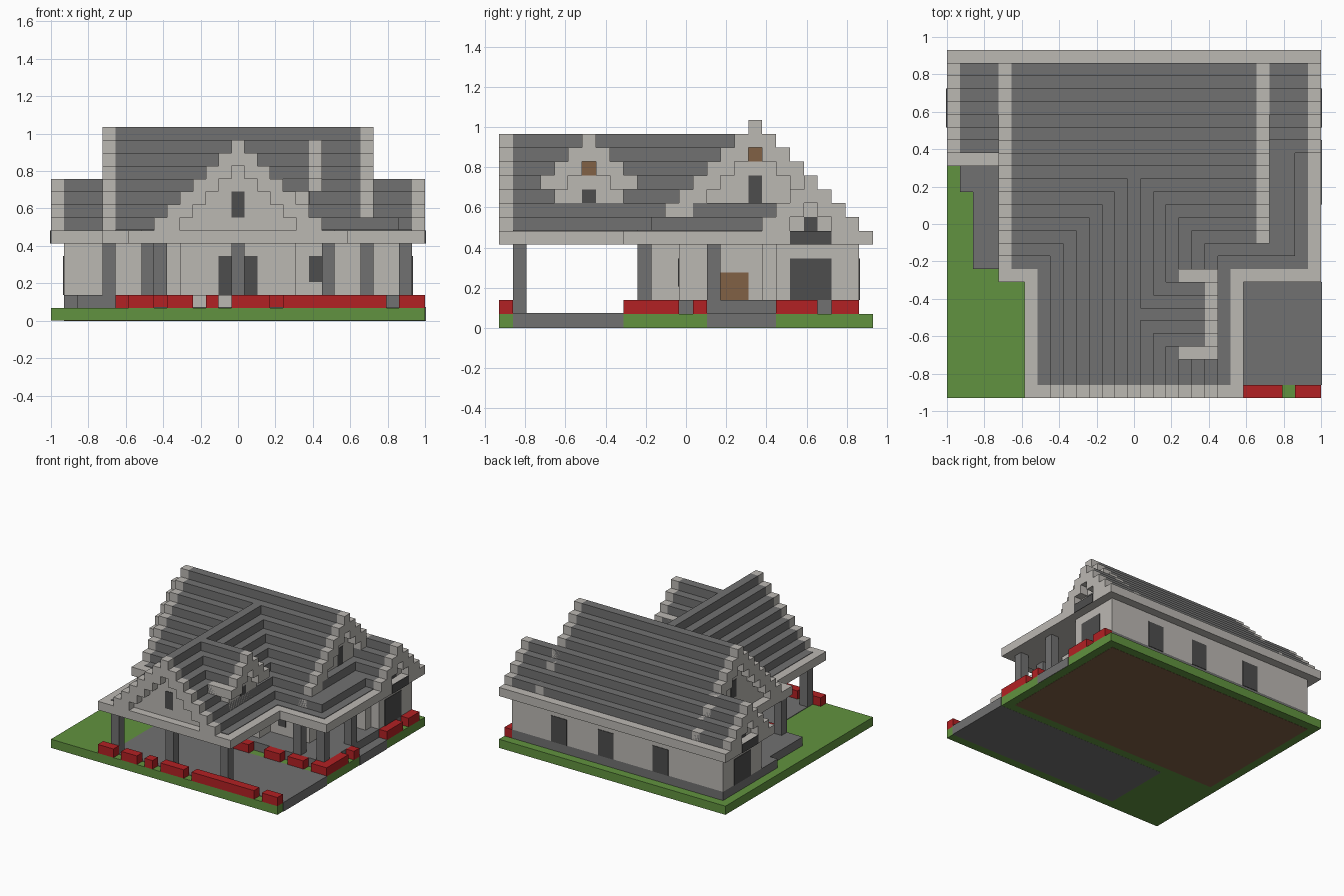
import bpy
import bmesh
from mathutils import Matrix, Vector

default_cube = bpy.data.objects.get("Cube")
if default_cube:
    bpy.data.objects.remove(default_cube, do_unlink=True)

UNIT = 2 / 29                      # one building block
ORIGIN = Vector((-14.5, -13.5, 0))
EPS = 0.06                         # small offset for thin plates


def material(name, red, green, blue):
    mat = bpy.data.materials.new(name)
    mat.use_nodes = True
    colour = (red, green, blue, 1)
    mat.diffuse_color = colour
    mat.node_tree.nodes["Principled BSDF"].inputs["Base Color"].default_value = colour
    return mat


STONE = material("pale stone", .50, .48, .45)
SLATE = material("slate grey", .165, .165, .165)
GRASS = material("grass green", .12, .29, .05)
FLOWER = material("flower red", .45, .015, .017)
GLASS = material("dark glass", .075, .075, .075)
WOOD = material("brown wood", .22, .12, .06)


def part(name, mat, boxes):
    """One object made of boxes, each (x0, x1, y0, y1, z0, z1) in block edges."""
    bm = bmesh.new()
    for x0, x1, y0, y1, z0, z1 in boxes:
        size = Vector((x1 - x0, y1 - y0, z1 - z0)) * UNIT
        centre = (Vector((x0 + x1, y0 + y1, z0 + z1)) / 2 + ORIGIN) * UNIT
        bmesh.ops.create_cube(bm, size=1, matrix=Matrix.Translation(centre) @ Matrix.Diagonal(size).to_4x4())
    mesh = bpy.data.meshes.new(name)
    bm.to_mesh(mesh)
    bm.free()
    mesh.materials.append(mat)
    obj = bpy.data.objects.new(name, mesh)
    bpy.context.collection.objects.link(obj)
    return obj


def turn(box, along_y):
    """Swap the axes of a box for a ridge that runs along y."""
    a0, a1, b0, b1, z0, z1 = box
    return (b0, b1, a0, a1, z0, z1) if along_y else box


def stepped_roof(name, ridge, top, base, start, end, rims, along_y=False, grow=0):
    """Stepped courses, stone gable walls and stone rims at the ends."""
    courses, walls, edges = [], [], []
    for k in range(base, top + 1):
        h = top - k
        stop = end + grow * (top - k)
        courses.append((start, stop, ridge - h, ridge + h + 1, k, k + 1))
        if h:
            ends = (start - EPS if rims[0] is not None else start,
                    stop + EPS if rims[1] is not None else stop)
            walls.append((*ends, ridge - h + 1, ridge + h, k, k + 1))
        for rim in rims:
            if rim is None:
                continue
            if h < 2:
                edges.append((rim, rim + 1, ridge - h, ridge + h + 1, k, k + 1))
            else:
                edges.append((rim, rim + 1, ridge - h, ridge - h + 2, k, k + 1))
                edges.append((rim, rim + 1, ridge + h - 1, ridge + h + 1, k, k + 1))
    for label, mat, boxes in (("courses", SLATE, courses), ("gable_wall", STONE, walls), ("rim", STONE, edges)):
        part(name + "_" + label, mat, [turn(b, along_y) for b in boxes])


# Ground
part("lawn", GRASS, [(0, 29, 0, 27, 0, 1)])
part("porch_floor", SLATE, [(7, 29 + EPS, 1, 9, -.01, 1 + EPS), (24, 29 + EPS, 15, 20, .01, 1 + EPS)])
part("house_underside", WOOD, [(1, 28, 10, 26, -.02, .5)])
part("foundation", SLATE, [(1, 28, 19, 26, 1, 2), (4, 28, 10, 20, 1, 2),
                           (2, 4, 10, 19, 1, 2), (1, 2, 16, 19, 1, 2)])
part("front_steps", STONE, [(11, 14, 9, 10, 1, 2)])

# Walls
part("house_walls", STONE, [(1, 28, 20, 26, 2, 6), (1, 27, 19, 20, 2, 6),
                            (5, 24, 13, 20, 2, 6), (10, 19, 11, 13, 2, 6)])

# Porch posts
posts = [(7, 1), (14, 1), (21, 1), (4, 10), (8, 10), (24, 10), (27, 10), (27, 15)]
part("porch_posts", SLATE, [(x, x + 1, y, y + 1, 1, 6) for x, y in posts])

# Hedges: rows running along x, then along y
rows = [(6, 8), (9, 11), (12, 13), (14, 17), (18, 26), (27, 29)]
back_rows = [(5, 7), (8, 10), (17, 19), (21, 23), (24, 26), (27, 29)]
side_rows = [(10, 13), (14, 15), (20, 23), (24, 26)]
part("flower_hedges", FLOWER,
     [(a, b, 0, 1, 1, 2) for a, b in rows]
     + [(a, b, 9, 10, 1, 2) for a, b in back_rows]
     + [(28, 29, a, b, 1, 2) for a, b in side_rows])

# Eaves with slate inside the stone border
part("eaves", STONE, [(4, 25, 9, 27, 6, 7), (6, 23, 0, 9, 6, 7),
                      (0, 29, 18, 27, 6, 7), (25, 29, 9, 18, 6, 7)])
part("eaves_slate", SLATE, [(5, 24, 10, 26, 6.5, 7 + EPS), (7, 22, 1, 10, 6.5, 7 + EPS),
                            (24, 28, 10, 19, 6.5, 7 + EPS)])
part("side_porch_roof", SLATE, [(24, 27, 11, 20, 7, 8), (24, 25, 14, 20, 8, 9)])

# Roofs
stepped_roof("main_roof", 18, 14, 7, 5, 24, (4, 24))
stepped_roof("wing_roof", 22, 10, 7, 1, 28, (0, 28))
stepped_roof("front_roof", 14, 13, 7, 1, 18, (0, None), along_y=True, grow=-1)
stepped_roof("dormer_roof", 6, 13, 10, 14, 20, (None, 20))
part("dormer_walls", STONE, [(15, 20, 4, 9, 8, 10)])
part("dormer_eaves", STONE, [(18, 21, y, y + 1, 10, 11 + EPS / 2) for y in (3, 9)])

# Windows and doors as thin plates
T = 0.12


def plates_x(x, cells):
    return [(x - T / 2, x + T / 2, *c) for c in cells]


def plates_y(y, cells):
    return [(a, b, y - T / 2, y + T / 2, c, d) for a, b, c, d in cells]


wing_panes = [(21, 24, 2, 5), (21, 24, 6, 7), (22, 23, 7, 8)]
for side, wall, eave, gable in (("left", 28, 29, 28 + EPS), ("right", 1, 0, 1 - EPS)):
    part(side + "_wing_windows", GLASS, plates_x(wall, wing_panes[:1])
         + plates_x(eave, wing_panes[1:2]) + plates_x(gable, wing_panes[2:]))
for side, wall in (("left", 24 + EPS), ("right", 5 - EPS)):
    part(side + "_gable_window", GLASS, plates_x(wall, [(18, 19, 9, 11)]))
    part(side + "_gable_shutter", WOOD, plates_x(wall, [(18, 19, 12, 13)]))
part("side_door", WOOD, plates_x(24, [(16, 18, 2, 4)]))
part("dormer_window", GLASS, plates_x(20, [(6, 7, 9, 10)]))
part("dormer_shutter", WOOD, plates_x(20 + EPS, [(6, 7, 11, 12)]))
part("front_gable_window", GLASS, plates_y(1 - EPS, [(14, 15, 8, 10)]))
part("front_door", GLASS, plates_y(11, [(13, 16, 2, 5)]))
part("front_window", GLASS, plates_y(13, [(20, 21, 3, 5)]))
part("back_windows", GLASS, plates_y(26, [(x, x + 2, 2, 5) for x in (8, 15, 21)]))
